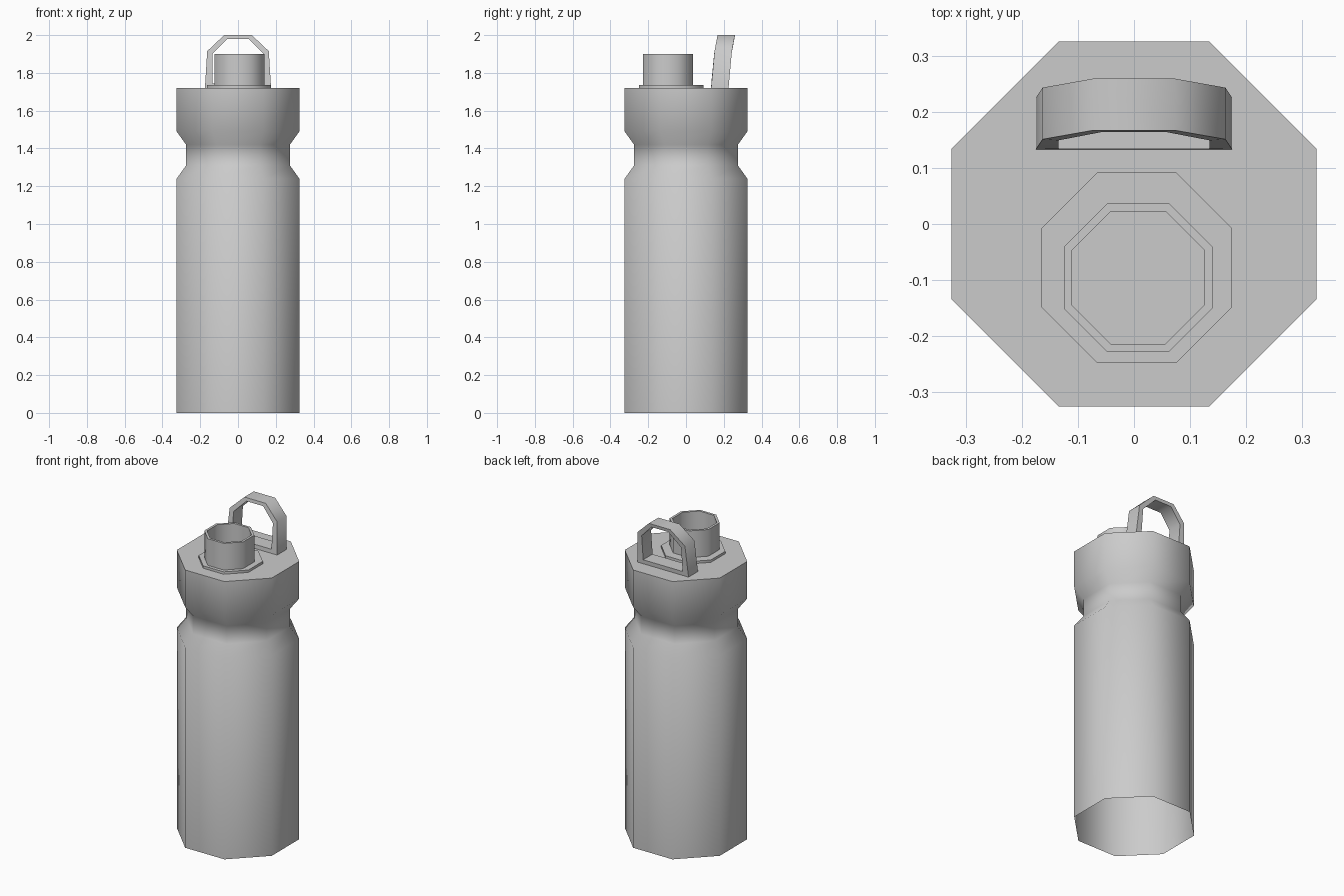
import bpy, bmesh, math

if "Cube" in bpy.data.objects:
    bpy.data.objects.remove(bpy.data.objects["Cube"])

SIDES = 8


def finish(name, bm):
    """Turn a bmesh into a smooth-by-angle object."""
    bmesh.ops.recalc_face_normals(bm, faces=bm.faces)
    mesh = bpy.data.meshes.new(name)
    bm.to_mesh(mesh)
    bm.free()
    obj = bpy.data.objects.new(name, mesh)
    bpy.context.collection.objects.link(obj)
    bpy.ops.object.select_all(action='DESELECT')
    bpy.context.view_layer.objects.active = obj
    obj.select_set(True)
    bpy.ops.object.shade_smooth_by_angle(angle=math.radians(50))
    return obj


def bridge(bm, a, b):
    for i in range(len(a)):
        j = (i + 1) % len(a)
        bm.faces.new((a[i], a[j], b[j], b[i]))


def octagonal(name, profile, cx=0.0, cy=0.0, cap_end=True):
    """Stack octagon rings; profile is (half width across flats, z)."""
    bm = bmesh.new()
    rings = []
    for apothem, z in profile:
        r = apothem / math.cos(math.pi / SIDES)
        angles = [(k + 0.5) * 2 * math.pi / SIDES for k in range(SIDES)]
        rings.append([bm.verts.new((cx + r * math.cos(t), cy + r * math.sin(t), z))
                      for t in angles])
    for a, b in zip(rings, rings[1:]):
        bridge(bm, a, b)
    if cap_end:
        bm.faces.new(rings[-1])
    return finish(name, bm)


# Bottle body with pinched neck, open underneath
octagonal("bottle_body", [(0.325, 0), (0.325, 1.24), (0.275, 1.31),
                          (0.275, 1.42), (0.325, 1.49), (0.325, 1.72)])

# Flange under the spout
octagonal("spout_flange", [(0.17, 1.72), (0.17, 1.735)], 0.005, -0.078)

# Hollow spout
octagonal("spout", [(0.1325, 1.735), (0.1325, 1.90), (0.118, 1.90), (0.118, 1.737)],
          0.0075, -0.0955)

# Carry loop: half outlines as (x, front y, z), mirrored into closed rings
outer_half = [(0.175, 0.133, 1.72), (0.163, 0.151, 1.915), (0.073, 0.167, 2.0)]
inner_half = [(0.135, 0.134, 1.745), (0.135, 0.149, 1.90), (0.057, 0.164, 1.98)]
DEPTH = 0.092

bm = bmesh.new()


def loop(half, dy):
    pts = half + [(-x, y, z) for x, y, z in reversed(half)]
    return [bm.verts.new((x, y + dy, z)) for x, y, z in pts]


rings = [loop(outer_half, 0), loop(outer_half, DEPTH),
         loop(inner_half, DEPTH), loop(inner_half, 0)]
for k in range(4):
    bridge(bm, rings[k], rings[(k + 1) % 4])
finish("carry_loop", bm)
